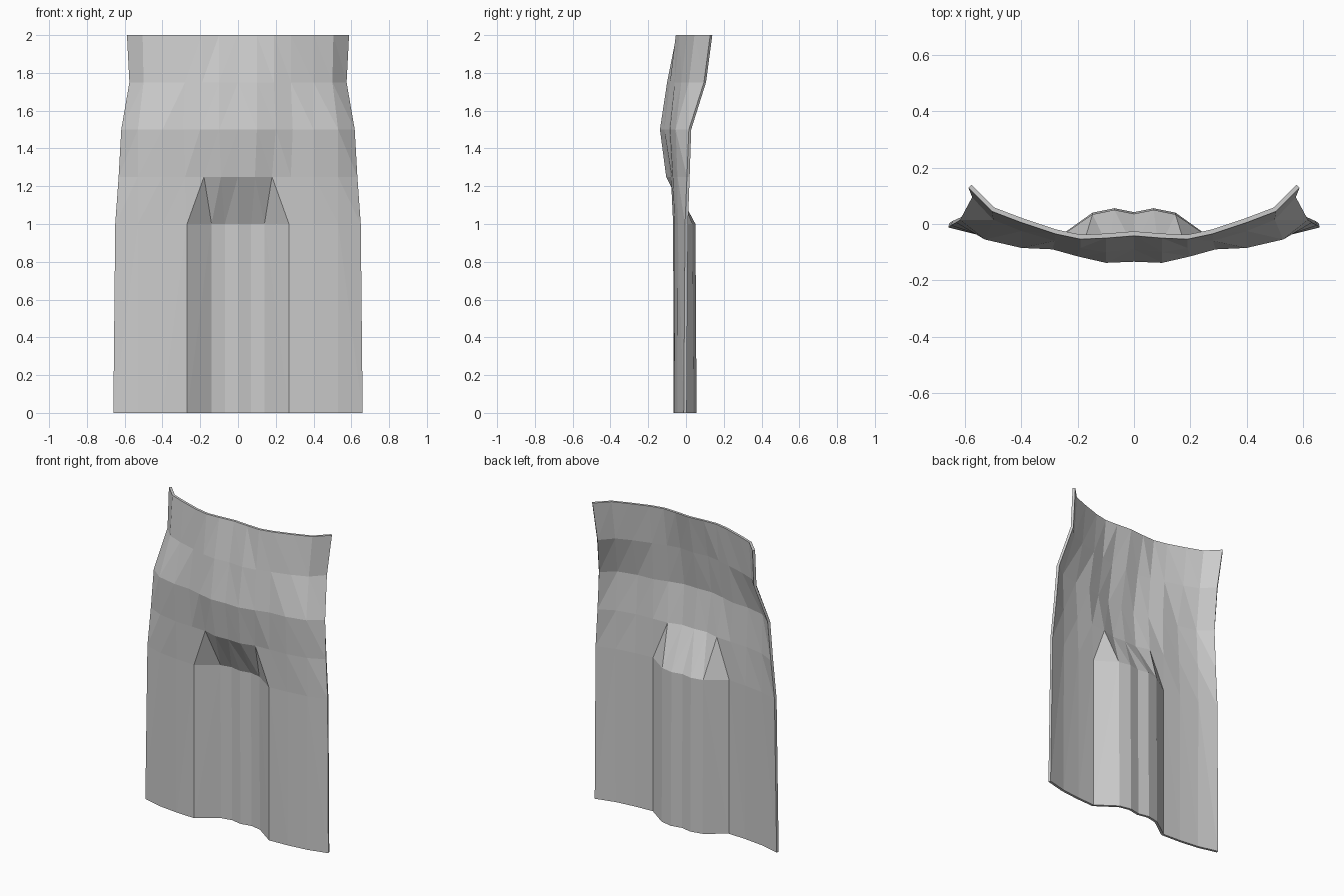
import bpy, bmesh
from mathutils import Vector

if "Cube" in bpy.data.objects:
    bpy.data.objects.remove(bpy.data.objects["Cube"])

THICK = 0.016

# Half profiles of the front surface, from centre to side edge: height, x, y
LOW_Y = [0.026, 0.04, 0.026, -0.066, -0.06, -0.045, -0.012]
ROWS = [
    (0.00, [0, 0.07, 0.14, 0.27, 0.40, 0.53, 0.66], LOW_Y),
    (1.00, [0, 0.07, 0.14, 0.27, 0.40, 0.53, 0.65],
     [0.02, 0.034, 0.02, -0.068, -0.06, -0.043, -0.005]),
    (1.25, [0, 0.09, 0.18, 0.28, 0.40, 0.53, 0.632],
     [-0.10, -0.105, -0.08, -0.075, -0.07, -0.045, 0.005]),
    (1.50, [0, 0.10, 0.20, 0.29, 0.40, 0.53, 0.618],
     [-0.134, -0.138, -0.115, -0.09, -0.085, -0.055, 0.015]),
    (1.75, [0, 0.10, 0.19, 0.28, 0.40, 0.50, 0.575],
     [-0.09, -0.10, -0.085, -0.06, -0.025, 0.015, 0.095]),
    (2.00, [0, 0.10, 0.19, 0.28, 0.40, 0.505, 0.588],
     [-0.042, -0.05, -0.054, -0.035, 0.005, 0.045, 0.128]),
]


def mirrored(xs, ys):
    half = list(zip(xs, ys))
    return [Vector((-x, y)) for x, y in half[:0:-1]] + [Vector(p) for p in half]


def offset(points):
    """Shift a profile backwards along its own normals."""
    out = []
    for i, p in enumerate(points):
        t = (points[min(i + 1, len(points) - 1)] - points[max(i - 1, 0)]).normalized()
        out.append(p + Vector((-t.y, t.x)) * THICK)
    return out


bm = bmesh.new()
front, back = [], []
for z, xs, ys in ROWS:
    pts = mirrored(xs, ys)
    front.append([bm.verts.new((p.x, p.y, z)) for p in pts])
    back.append([bm.verts.new((p.x, p.y, z)) for p in offset(pts)])

# Front and back skins, with diagonals mirrored about the centre
n = len(front[0])
for grid in (front, back):
    for r in range(len(ROWS) - 1):
        for c in range(n - 1):
            a, b = grid[r][c], grid[r][c + 1]
            d, e = grid[r + 1][c], grid[r + 1][c + 1]
            if c < n // 2:
                bm.faces.new((a, b, e))
                bm.faces.new((a, e, d))
            else:
                bm.faces.new((a, b, d))
                bm.faces.new((b, e, d))


# Rim joining both skins
def rim(f, b):
    for i in range(len(f) - 1):
        bm.faces.new((f[i], f[i + 1], b[i + 1], b[i]))


rim(front[0], back[0])
rim(front[-1], back[-1])
for side in (0, -1):
    rim([row[side] for row in front], [row[side] for row in back])

bmesh.ops.recalc_face_normals(bm, faces=bm.faces[:])
mesh = bpy.data.meshes.new("curved_panel")
bm.to_mesh(mesh)
bm.free()

grey = bpy.data.materials.new("light grey")
grey.diffuse_color = (0.6, 0.6, 0.6, 1)
grey.use_nodes = True
grey.node_tree.nodes["Principled BSDF"].inputs["Base Color"].default_value = grey.diffuse_color
mesh.materials.append(grey)
panel = bpy.data.objects.new("curved_panel", mesh)
bpy.context.collection.objects.link(panel)
